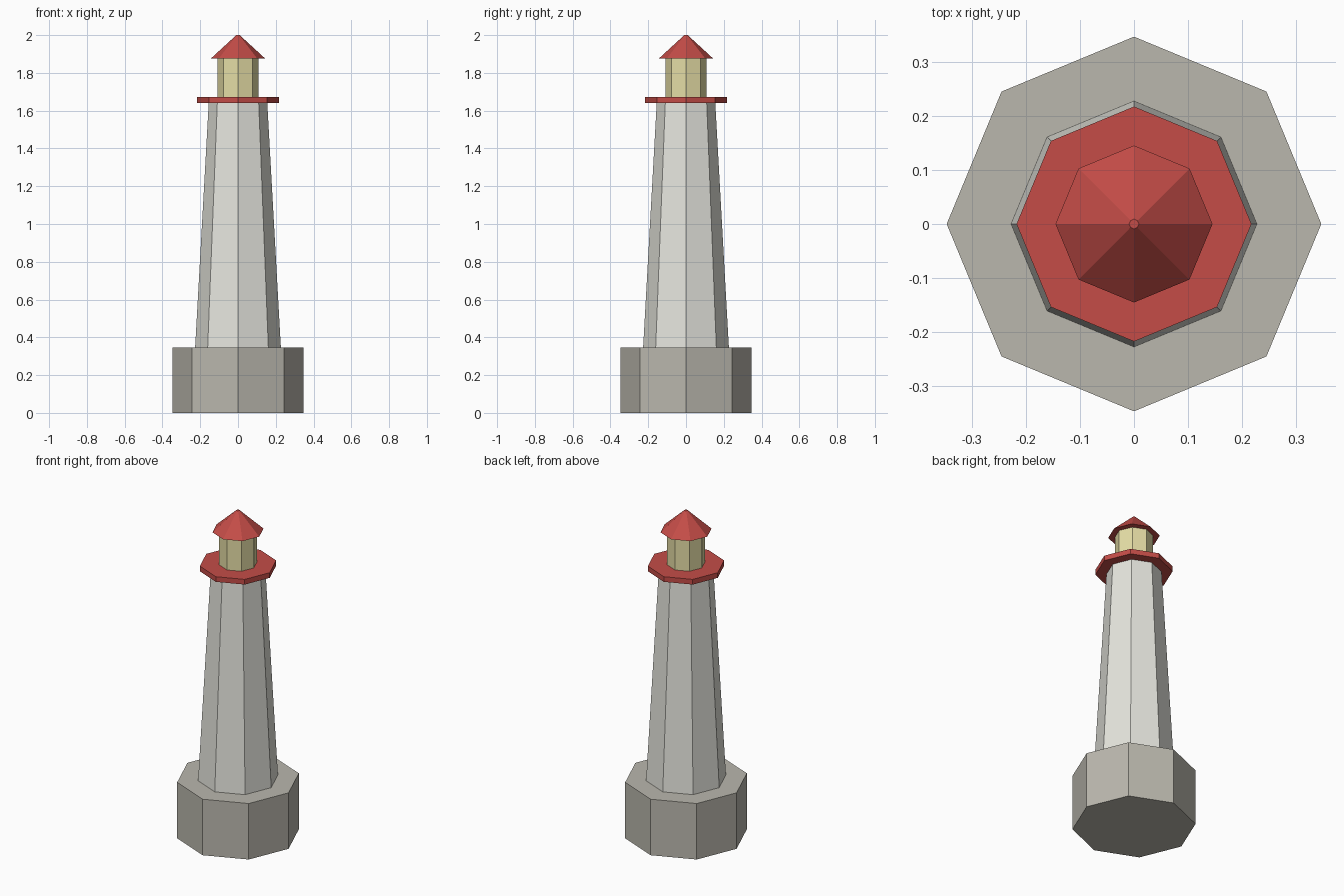
import bpy

SIDES = 8

cube = bpy.data.objects.get("Cube")
if cube:
    bpy.data.objects.remove(cube, do_unlink=True)


def linear(c):
    return c / 12.92 if c <= 0.04045 else ((c + 0.055) / 1.055) ** 2.4


def make_material(name, rgb):
    colour = (*[linear(c) for c in rgb], 1.0)
    mat = bpy.data.materials.new(name)
    mat.use_nodes = True
    mat.diffuse_color = colour
    bsdf = next(n for n in mat.node_tree.nodes if n.type == 'BSDF_PRINCIPLED')
    bsdf.inputs["Base Color"].default_value = colour
    bsdf.inputs["Roughness"].default_value = 0.8
    return mat


def octagon_part(name, r_bottom, r_top, z_bottom, z_top, mat):
    """Flat-shaded eight-sided frustum with corners on the x and y axes."""
    bpy.ops.mesh.primitive_cone_add(
        vertices=SIDES, radius1=r_bottom, radius2=r_top,
        depth=z_top - z_bottom, location=(0, 0, (z_bottom + z_top) / 2))
    part = bpy.context.object
    part.name = name
    part.data.name = name
    part.data.materials.append(mat)
    return part


stone = make_material("grey stone", (0.73, 0.72, 0.68))
white = make_material("off white paint", (0.90, 0.90, 0.87))
red = make_material("red paint", (0.77, 0.30, 0.28))
glass = make_material("pale yellow glass", (0.90, 0.87, 0.65))

# Stacked from the ground up
octagon_part("stone_base", 0.346, 0.346, 0.0, 0.346, stone)
octagon_part("tower", 0.227, 0.155, 0.346, 1.64, white)
octagon_part("gallery_deck", 0.217, 0.217, 1.64, 1.672, red)
octagon_part("lantern_room", 0.108, 0.108, 1.672, 1.875, glass)
octagon_part("roof", 0.145, 0.009, 1.875, 2.0, red)
